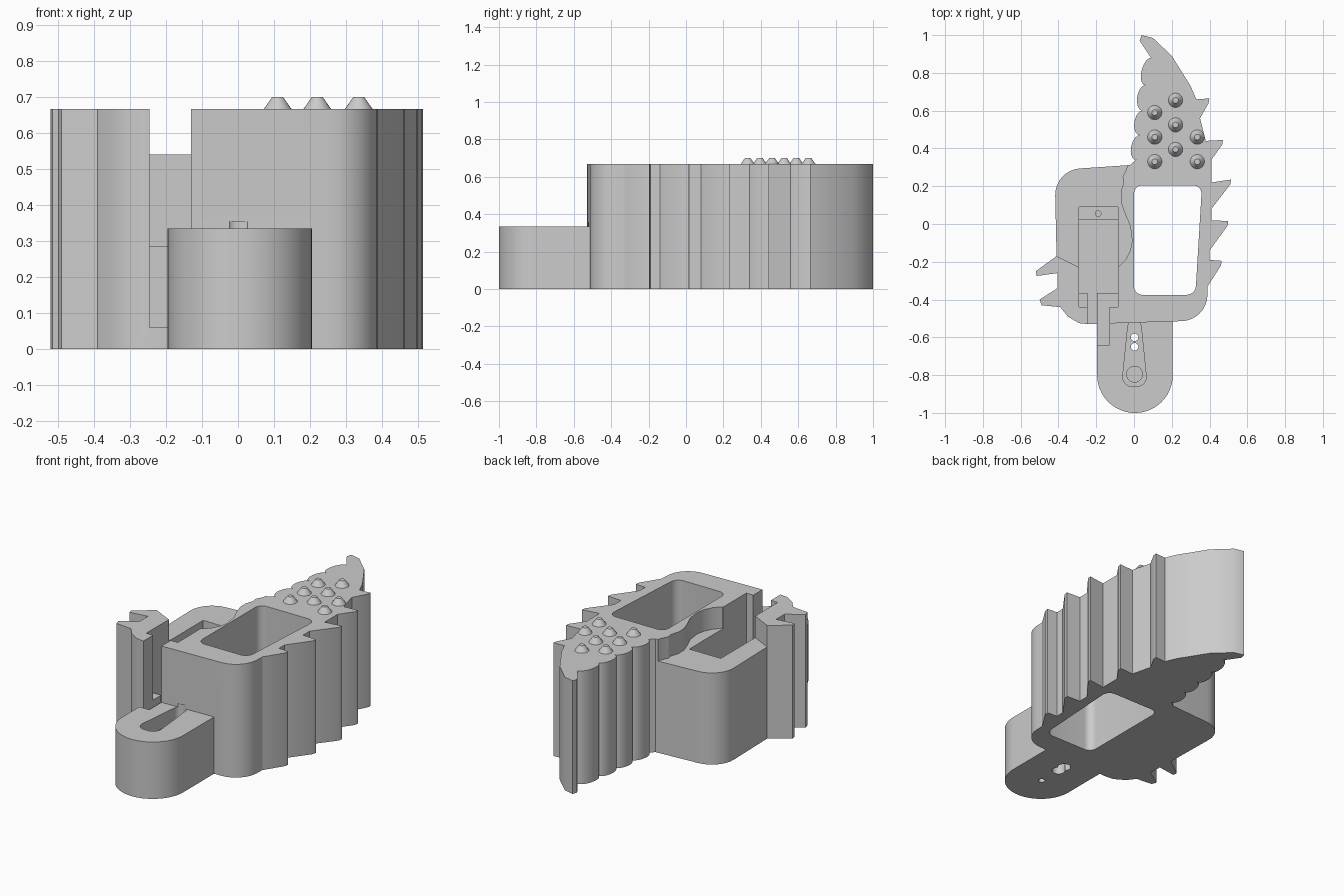
import bpy, bmesh
from math import sin, cos, pi, radians
from mathutils import Vector

if "Cube" in bpy.data.objects:
    bpy.data.objects.remove(bpy.data.objects["Cube"], do_unlink=True)

TOP, SHELF, TONGUE, LEDGE, FLOOR = 0.667, 0.54, 0.335, 0.285, 0.06

grey = bpy.data.materials.new("plain grey")
grey.use_nodes = True
grey.diffuse_color = (0.6, 0.6, 0.6, 1)
grey.node_tree.nodes["Principled BSDF"].inputs["Base Color"].default_value = (0.6, 0.6, 0.6, 1)


def rounded(points, steps=8):
    """Closed outline; a third value on a point is its corner radius."""
    out = []
    for i, p in enumerate(points):
        c = Vector(p[:2])
        if len(p) == 2:
            out.append(c)
            continue
        a = (Vector(points[i - 1][:2]) - c).normalized()
        b = (Vector(points[(i + 1) % len(points)][:2]) - c).normalized()
        half = a.angle(b) / 2
        inward = (a + b).normalized()
        along = (b - a).normalized()
        centre = c + inward * (p[2] / sin(half))
        sweep = pi / 2 - half
        for k in range(steps + 1):
            t = sweep * (2 * k / steps - 1)
            out.append(centre + p[2] * (along * sin(t) - inward * cos(t)))
    return out


def circle(x, y, r, n=32):
    return [Vector((x + r * cos(2 * pi * k / n), y + r * sin(2 * pi * k / n))) for k in range(n)]


def box(x0, x1, y0, y1):
    return [(x0, y0), (x1, y0), (x1, y1), (x0, y1)]


def prism(name, outline, z0, z1):
    bm = bmesh.new()
    face = bm.faces.new([bm.verts.new((p[0], p[1], z0)) for p in outline])
    ext = bmesh.ops.extrude_face_region(bm, geom=[face])
    for v in ext["geom"]:
        if isinstance(v, bmesh.types.BMVert):
            v.co.z = z1
    # Keep exactly one cap at each end
    if face.is_valid and len(bm.faces) < len(outline) + 2:
        bm.faces.new([v for v in face.verts])
    bmesh.ops.recalc_face_normals(bm, faces=bm.faces)
    mesh = bpy.data.meshes.new(name)
    bm.to_mesh(mesh)
    bm.free()
    mesh.materials.append(grey)
    ob = bpy.data.objects.new(name, mesh)
    bpy.context.collection.objects.link(ob)
    return ob


def combine(target, tool, operation="DIFFERENCE"):
    mod = target.modifiers.new("cut", "BOOLEAN")
    mod.operation, mod.object, mod.solver = operation, tool, "EXACT"
    bpy.context.view_layer.update()
    graph = bpy.context.evaluated_depsgraph_get()
    mesh = bpy.data.meshes.new_from_object(target.evaluated_get(graph))
    target.modifiers.clear()
    target.data = mesh
    bpy.data.objects.remove(tool, do_unlink=True)


def cut(outline, z0, z1=0.8):
    combine(body, prism("cutter", outline, z0, z1))


# Scalloped edge running down from the tip
valleys = [Vector(v) for v in ((0.09, 0.88), (0.06, 0.735), (0.045, 0.6), (0.03, 0.47), (0.01, 0.34))]
scallops = []
for a, b in zip(valleys, valleys[1:]):
    for k in range(10):
        t = pi * k / 10
        p = a.lerp(b, (1 - cos(t)) / 2)
        scallops.append((p.x - 0.036 * sin(t), p.y))

# Spikes on both sides: lower root, blunt tip, upper root
left_spikes = [(-0.41, -0.17), (-0.52, -0.25), (-0.515, -0.275), (-0.405, -0.26),
               (-0.405, -0.34), (-0.5, -0.4), (-0.49, -0.43), (-0.39, -0.44)]
right_spikes = []
for low, tip, high in (((0.39, -0.33), (0.46, -0.22), (0.4, -0.19)),
                       ((0.4, -0.14), (0.495, -0.01), (0.41, 0.02)),
                       ((0.41, 0.08), (0.51, 0.21), (0.41, 0.22)),
                       ((0.41, 0.34), (0.467, 0.42), (0.38, 0.44)),
                       ((0.35, 0.56), (0.395, 0.64), (0.33, 0.66))):
    right_spikes += [low, tip, (tip[0] + 0.004, tip[1] + 0.025), high]

outline = ([(0.04, 1), (0.03, 0.97)] + scallops
           + [(0.01, 0.34), (-0.02, 0.312), (-0.42, 0.285, 0.14)] + left_spikes
           + [(-0.35, -0.49), (-0.29, -0.525), (-0.24, -0.53), (0.385, -0.51, 0.14)]
           + right_spikes + [(0.3, 0.73), (0.2, 0.89), (0.1, 0.985)])
body = prism("body", rounded(outline), 0, TOP)

# Low rounded tongue at the front
tongue = rounded([(-0.195, -0.45), (-0.195, -1, 0.1995), (0.205, -1, 0.1995), (0.205, -0.45)], 20)
combine(body, prism("tongue", tongue, 0, TONGUE), "UNION")

# Large window through the body
cut(rounded([(0, 0.205, 0.045), (0.36, 0.205, 0.045), (0.325, -0.375, 0.05), (0, -0.375, 0.045)]), -0.1)

# Lowered shelf with a wavy wall
cut([(-0.6, -0.17), (-0.41, -0.17), (-0.29, -0.23), (-0.08, -0.225), (-0.045, -0.19),
     (-0.02, -0.14), (-0.01, -0.09), (-0.02, -0.01), (-0.05, 0.06), (-0.07, 0.12),
     (-0.07, 0.17), (-0.055, 0.22), (-0.06, 0.25), (-0.04, 0.29), (-0.03, 0.33),
     (-0.03, 0.4), (-0.6, 0.4)], SHELF)

# Stepped pocket, front slot and cable channel
cut(box(-0.29, -0.085, -0.44, 0.09), LEDGE)
cut(box(-0.245, -0.13, -0.64, -0.4), LEDGE)
cut(box(-0.29, -0.085, -0.365, 0.02), FLOOR)
cut(box(-0.245, -0.196, -0.6, -0.3), FLOOR)
cut(circle(-0.19, 0.055, 0.015, 16), 0.1)

# Keyhole recess, pivot bore and screw holes in the tongue
cut(rounded([(0.035, -0.515, 0.03), (-0.03, -0.515, 0.03), (-0.065, -0.86, 0.05),
             (0.07, -0.86, 0.05)]), 0.25, TONGUE + 0.02)
cut(circle(0.003, -0.795, 0.042), 0.1, 0.3)
cut(circle(0.003, -0.795, 0.018, 16), -0.1, 0.05)
for y in (-0.6, -0.65):
    cut(circle(0.003, y, 0.02, 20), -0.1, 0.3)
    cut(circle(0.003, y, 0.036, 24), -0.1, 0.1)

# Rounded studs on the rear deck
studs = []
for x, rows in ((0.11, (0.33, 0.46, 0.59)), (0.22, (0.395, 0.525, 0.655)), (0.335, (0.33, 0.46))):
    for y in rows:
        bm = bmesh.new()
        bmesh.ops.create_cone(bm, cap_ends=True, segments=24, radius1=0.038,
                              radius2=0.015, depth=0.033)
        bmesh.ops.translate(bm, verts=bm.verts, vec=(x, y, TOP + 0.0165))
        mesh = bpy.data.meshes.new("stud")
        bm.to_mesh(mesh)
        bm.free()
        mesh.materials.append(grey)
        stud = bpy.data.objects.new("stud", mesh)
        bpy.context.collection.objects.link(stud)
        studs.append(stud)

# Smooth curved walls, keep crisp edges
bpy.ops.object.select_all(action="DESELECT")
for ob in [body] + studs:
    ob.select_set(True)
bpy.context.view_layer.objects.active = body
bpy.ops.object.shade_smooth_by_angle(angle=radians(30))
